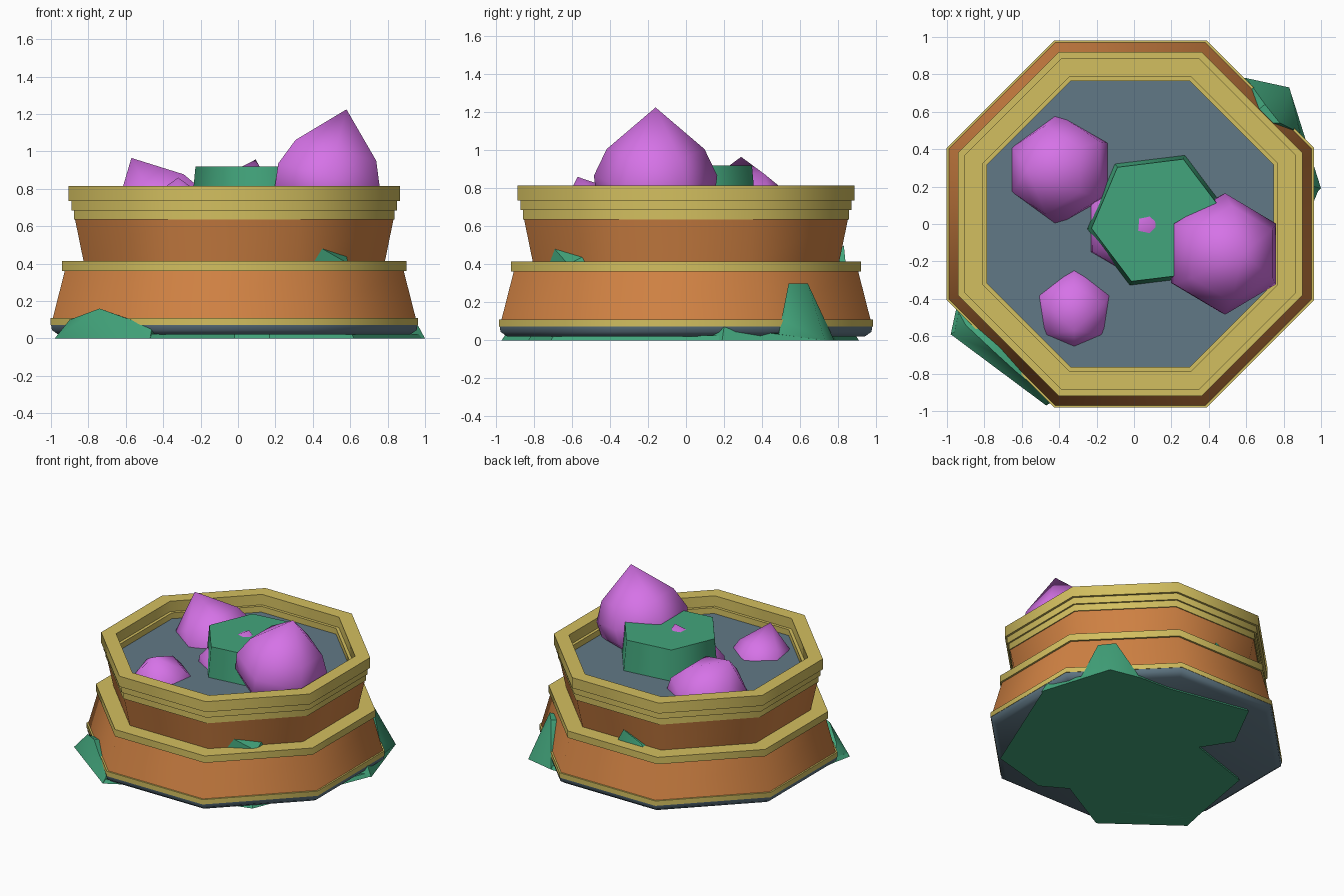
import bpy, bmesh, math
from mathutils import Vector

if "Cube" in bpy.data.objects:
    bpy.data.objects.remove(bpy.data.objects["Cube"])

CX = -0.02          # planter axis
FLOOR = 0.69        # inner floor height


def material(name, rgb):
    m = bpy.data.materials.new(name)
    m.diffuse_color = (*rgb, 1)
    m.use_nodes = True
    m.node_tree.nodes["Principled BSDF"].inputs["Base Color"].default_value = m.diffuse_color
    return m


ORANGE = material("terracotta", (0.64, 0.225, 0.057))
GOLD = material("gold", (0.65, 0.52, 0.115))
SLATE = material("slate", (0.12, 0.19, 0.24))
GREEN = material("green", (0.055, 0.375, 0.20))
PURPLE = material("purple", (0.67, 0.17, 0.80))


def finish(bm, name, mat, smooth=0):
    bmesh.ops.recalc_face_normals(bm, faces=bm.faces)
    me = bpy.data.meshes.new(name)
    bm.to_mesh(me)
    bm.free()
    me.materials.append(mat)
    ob = bpy.data.objects.new(name, me)
    bpy.context.collection.objects.link(ob)
    if smooth:
        bpy.ops.object.select_all(action='DESELECT')
        ob.select_set(True)
        bpy.context.view_layer.objects.active = ob
        bpy.ops.object.shade_smooth_by_angle(angle=math.radians(smooth))
    return ob


def octagon(name, mat, profile, closed=False, caps=False, smooth=50):
    """Sweep an (apothem, z) profile around eight flat sides."""
    bm = bmesh.new()
    rings = []
    for a, z in profile:
        r = a / math.cos(math.pi / 8)
        rings.append([bm.verts.new((CX + r * math.cos(math.pi / 8 + i * math.pi / 4),
                                    r * math.sin(math.pi / 8 + i * math.pi / 4), z))
                      for i in range(8)])
    pairs = list(zip(rings, rings[1:]))
    if closed:
        pairs.append((rings[-1], rings[0]))
    for lo, hi in pairs:
        for i in range(8):
            j = (i + 1) % 8
            bm.faces.new((lo[i], lo[j], hi[j], hi[i]))
    if caps:
        bm.faces.new(rings[0])
        bm.faces.new(rings[-1])
    return finish(bm, name, mat, smooth)


def gem(name, apex, axis, s):
    """Tilted six-sided crystal hanging down from its tip."""
    bm = bmesh.new()
    q = Vector((0, 0, 1)).rotation_difference(Vector(axis))
    rings = []
    for r, d in ((0.25, 0.22), (0.315, 0.36), (0.30, 0.48), (0.2, 0.6)):
        rings.append([bm.verts.new(Vector(apex) + s * (q @ Vector(
            (r * math.cos(math.pi / 6 + i * math.pi / 3),
             r * math.sin(math.pi / 6 + i * math.pi / 3), -d)))) for i in range(6)])
    tip = bm.verts.new(apex)
    for i in range(6):
        j = (i + 1) % 6
        bm.faces.new((tip, rings[0][i], rings[0][j]))
        for a, b in zip(rings, rings[1:]):
            bm.faces.new((a[i], b[i], b[j], a[j]))
    bm.faces.new(rings[-1])
    return finish(bm, name, PURPLE, 65)


def hull(name, points):
    bm = bmesh.new()
    for p in points:
        bm.verts.new(p)
    bmesh.ops.convex_hull(bm, input=bm.verts)
    loose = [v for v in bm.verts if not v.link_faces]
    bmesh.ops.delete(bm, geom=loose, context='VERTS')
    return finish(bm, name, GREEN, 40)


# planter: foot, walls, trims, floor
octagon("foot", SLATE, [(0.94, 0.02), (0.975, 0.045), (0.98, 0.075)], caps=True)
octagon("foot_trim", GOLD, [(0.95, 0.073), (0.982, 0.073), (0.982, 0.11), (0.95, 0.11)], True)
octagon("lower_wall", ORANGE, [(0.97, 0.11), (0.905, 0.365)])
octagon("middle_trim", GOLD, [(0.79, 0.362), (0.92, 0.362), (0.92, 0.415), (0.79, 0.415)], True)
octagon("upper_wall", ORANGE, [(0.805, 0.41), (0.852, 0.64)])
octagon("rim", GOLD, [(0.765, 0.60), (0.84, 0.635), (0.858, 0.635), (0.858, 0.685),
                      (0.87, 0.685), (0.87, 0.735), (0.886, 0.735), (0.886, 0.815),
                      (0.787, 0.815), (0.787, 0.735), (0.765, 0.735)], True)
octagon("inner_floor", SLATE, [(0.77, FLOOR - 0.02), (0.77, FLOOR)], caps=True)

# green hexagonal block in the middle
bm = bmesh.new()
for r, z in ((0.378, FLOOR - 0.01), (0.355, 0.92)):
    for i in range(6):
        a = math.radians(7 + 60 * i)
        bm.verts.new((0.125 + r * math.cos(a), 0.02 + r * math.sin(a), z))
bmesh.ops.convex_hull(bm, input=bm.verts)
bmesh.ops.dissolve_limit(bm, angle_limit=0.01, verts=bm.verts, edges=bm.edges)
finish(bm, "green_block", GREEN, 65)

# crystals
gem("large_crystal", (0.58, -0.16, 1.225), (0.25, 0, 0.968), 1.03)
gem("left_crystal", (-0.57, 0.29, 0.965), (-0.47, 0, 0.88), 0.95)
gem("small_crystal", (-0.32, -0.57, 0.86), (0, -0.38, 0.92), 0.74)
gem("centre_crystal", (0.095, 0.0, 0.957), (0.3, 0.05, 0.95), 0.86)

# jagged green slab under the planter
outline = [(0.99, 0.19), (0.83, 0.73), (0.6, 0.78), (0.35, 0.79), (-0.28, 0.91),
           (-0.48, 0.52), (-0.34, 0.30), (-0.85, 0.13), (-0.95, -0.45), (-0.98, -0.59),
           (-0.47, -0.97), (-0.02, -0.72), (0.17, -0.83), (0.62, -0.71)]
bm = bmesh.new()
base = bm.faces.new([bm.verts.new((x, y, 0)) for x, y in outline])
top = bmesh.ops.extrude_face_region(bm, geom=[base], use_keep_orig=True)
for v in top["geom"]:
    if isinstance(v, bmesh.types.BMVert):
        v.co = (v.co.x * 0.98, v.co.y * 0.98, 0.025)
finish(bm, "ground_slab", GREEN)

# green growths climbing the outside
hull("back_spike", [(0.9, 0.48, 0), (0.83, 0.73, 0), (0.6, 0.78, 0), (0.5, 0.5, 0),
                    (0.86, 0.52, 0.1), (0.74, 0.70, 0.12),
                    (0.70, 0.64, 0.3), (0.78, 0.54, 0.3), (0.58, 0.54, 0.3)])
hull("right_spur", [(1.0, 0.19, 0), (0.83, 0.73, 0), (0.8, 0.0, 0),
                    (0.962, 0.2, 0.07), (0.85, 0.45, 0.05)])
hull("front_mound", [(-0.95, -0.45, 0), (-0.98, -0.59, 0), (-0.47, -0.97, 0),
                     (-0.4, -0.8, 0), (-0.9, -0.54, 0.1), (-0.74, -0.69, 0.16),
                     (-0.63, -0.79, 0.12), (-0.46, -0.93, 0.06), (-0.6, -0.5, 0.1)])
hull("front_sprout", [(0.40, -0.72, 0.40), (0.59, -0.62, 0.40), (0.59, -0.53, 0.40),
                      (0.40, -0.55, 0.40), (0.45, -0.69, 0.48), (0.58, -0.54, 0.44)])
hull("rear_sprout", [(-0.24, 0.84, 0.40), (0.0, 0.84, 0.40), (-0.24, 0.75, 0.40),
                     (0.0, 0.75, 0.40), (-0.05, 0.83, 0.5), (-0.2, 0.83, 0.43)])
